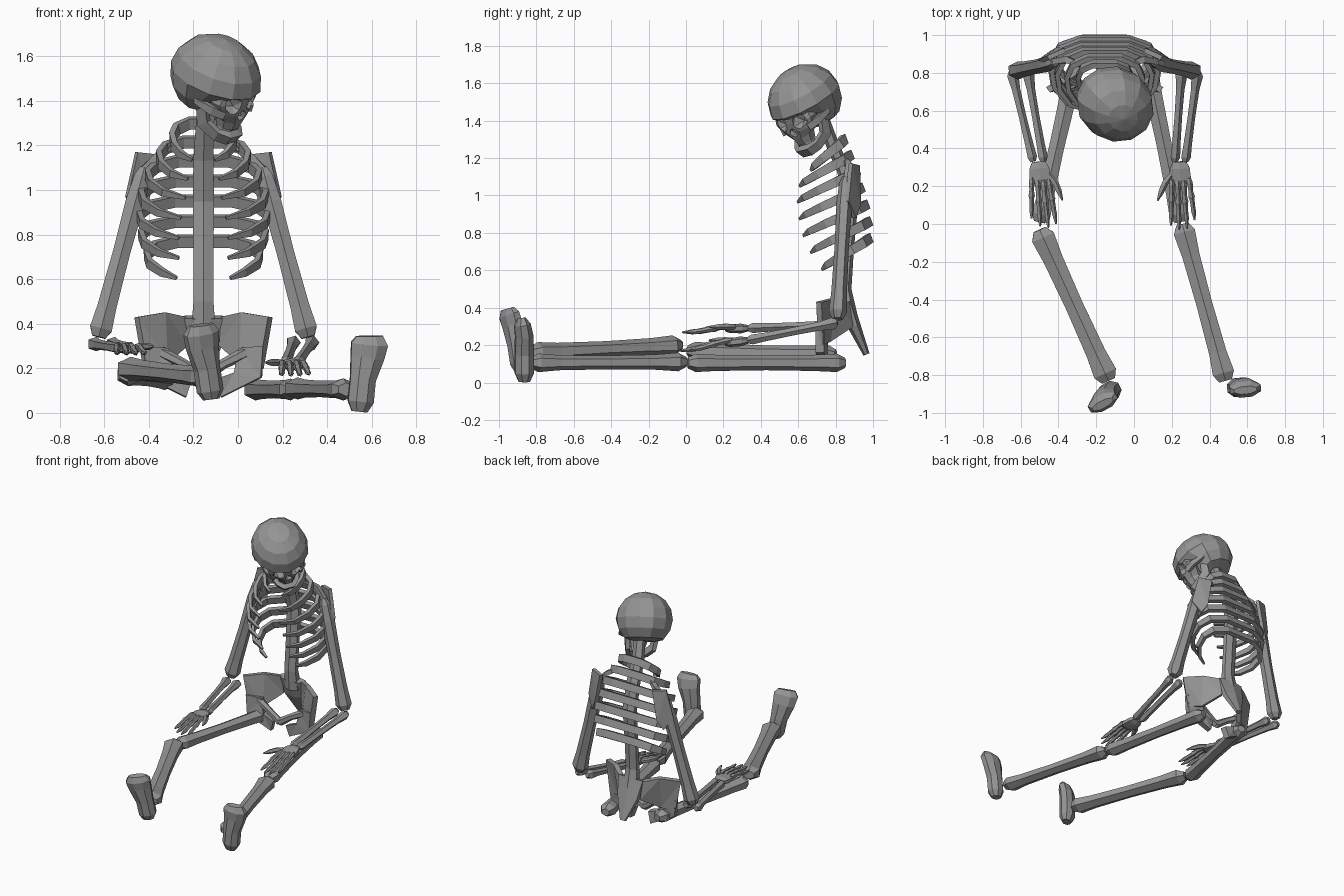
import bpy, bmesh, math
from mathutils import Vector, Matrix

if "Cube" in bpy.data.objects:
    bpy.data.objects.remove(bpy.data.objects["Cube"])

# one bone colour
bone_grey = bpy.data.materials.new("bone_grey")
bone_grey.use_nodes = True
GREY = (0.3, 0.3, 0.3, 1)
bone_grey.diffuse_color = GREY
bone_grey.node_tree.nodes["Principled BSDF"].inputs["Base Color"].default_value = GREY

CX = -0.155  # centre line of the torso
Z = Vector((0, 0, 1))


def side(s, dx, y, z):
    return Vector((CX + s * dx, y, z))


def finish(name, bm, matrix=None):
    bmesh.ops.recalc_face_normals(bm, faces=bm.faces)
    if matrix:
        bm.transform(matrix)
    me = bpy.data.meshes.new(name)
    bm.to_mesh(me)
    bm.free()
    me.materials.append(bone_grey)
    ob = bpy.data.objects.new(name, me)
    bpy.context.scene.collection.objects.link(ob)
    return ob


def sweep(name, pts, sizes, up=Z, n=6, matrix=None):
    """Tube through pts; sizes are (width, height), height lies along up."""
    pts = [Vector(p) for p in pts]
    bm = bmesh.new()
    rings = []
    grow = 0.5 / math.cos(math.pi / n)
    for i, p in enumerate(pts):
        t = (pts[min(i + 1, len(pts) - 1)] - pts[max(i - 1, 0)]).normalized()
        v = (Vector(up) - t * t.dot(Vector(up))).normalized()
        u = t.cross(v)
        w, h = sizes[i]
        ring = []
        for k in range(n):
            a = (k + 0.5) * math.tau / n
            ring.append(bm.verts.new(p + grow * (u * w * math.cos(a) + v * h * math.sin(a))))
        rings.append(ring)
    for a, b in zip(rings, rings[1:]):
        for k in range(n):
            bm.faces.new((a[k], a[(k + 1) % n], b[(k + 1) % n], b[k]))
    bm.faces.new(rings[0])
    bm.faces.new(rings[-1])
    return finish(name, bm, matrix)


def long_bone(name, a, b, start, mid, end, flat=1.0, up=Z, n=6):
    """Shaft with flared ends."""
    a, b = Vector(a), Vector(b)
    steps = [(0, start * 0.55), (0.05, start), (0.2, mid * 1.1), (0.5, mid),
             (0.82, mid * 1.1), (0.95, end), (1, end * 0.6)]
    return sweep(name, [a.lerp(b, t) for t, _ in steps],
                 [(w, w * flat) for _, w in steps], up, n)


def plate(name, pts, thick):
    """Flat polygon given thickness along its own normal."""
    bm = bmesh.new()
    face = bm.faces.new([bm.verts.new(p) for p in pts])
    face.normal_update()
    off = face.normal * thick
    bmesh.ops.translate(bm, verts=bm.verts, vec=-off / 2)
    res = bmesh.ops.extrude_face_region(bm, geom=[face], use_keep_orig=True)
    moved = [g for g in res["geom"] if isinstance(g, bmesh.types.BMVert)]
    bmesh.ops.translate(bm, verts=moved, vec=off)
    bmesh.ops.triangulate(bm, faces=[f for f in bm.faces if len(f.verts) > 4])
    return finish(name, bm)


# spine and sacrum
sweep("spine",
      [(-.13, .73, 1.43), (-.15, .78, 1.28), (CX, .84, 1.14), (CX, .885, .95),
       (CX, .865, .7), (CX, .85, .5), (CX, .87, .36)],
      [(.075, .05), (.08, .06), (.09, .06), (.095, .06), (.09, .055), (.09, .06), (.11, .08)],
      up=(0, 1, 0))
sweep("sacrum", [(CX, .86, .43), (CX, .9, .3), (CX, .965, .15)],
      [(.2, .06), (.16, .06), (.04, .03)], up=(0, 1, 0))

# ribs: half width, back height, back depth, front depth, tip offset
RIBS = [(.14, 1.30, .85, .67, .05), (.2, 1.215, .885, .61, .07), (.25, 1.13, .92, .60, .08),
        (.28, 1.04, .945, .61, .10), (.29, .95, .97, .63, .11),
        (.28, .86, .985, .67, .11), (.255, .77, .985, .73, .12)]
for i, (w, zb, yb, yf, tip) in enumerate(RIBS):
    d = yb - yf
    half = [(.45, .02, .0), (.85, .15, .025), (1.0, .38, .06), (.95, .65, .1), (.72, .9, .14)]
    right = [side(-1, w * a, yb - d * b, zb - c) for a, b, c in half] + [side(-1, tip, yf, zb - .165)]
    left = [side(1, CX - p.x, p.y, p.z) for p in right]
    sz = [(.03, .052), (.03, .052), (.026, .05), (.025, .045), (.022, .036), (.014, .014)]
    sweep(f"rib_{i + 1}", right[::-1] + left, sz[::-1] + sz, up=(0, -.35, .94), n=4)

# pelvis, shoulder blades and upper arms, mirrored about the torso
for s, tag in ((-1, "right"), (1, "left")):
    plate("pelvis_wing_" + tag,
          [side(s, *p) for p in ((.09, .86, .43), (.18, .79, .45), (.30, .71, .43),
                                 (.26, .72, .2), (.17, .76, .22), (.08, .88, .3))], .035)
    plate("pelvis_seat_" + tag,
          [side(s, *p) for p in ((.16, .745, .29), (.27, .715, .3), (.26, .715, .16),
                                 (.08, .74, .07), (.055, .73, .15), (.14, .735, .18))], .045)
    sweep("pelvis_arch_" + tag,
          [side(s, *p) for p in ((.19, .735, .27), (.09, .72, .22), (0, .715, .16))],
          [(.05, .05), (.04, .04), (.04, .05)])
    plate("shoulder_blade_" + tag,
          [side(s, *p) for p in ((.21, .92, 1.16), (.30, .88, 1.17), (.345, .86, .97),
                                 (.29, .9, .88), (.25, .925, .95))], .025)
    sweep("collar_bone_" + tag,
          [side(s, *p) for p in ((.13, .84, 1.2), (.2, .87, 1.16), (.27, .86, 1.09))],
          [(.025, .025), (.035, .03), (.03, .03)], n=4)
    long_bone("upper_arm_" + tag, side(s, .265, .855, 1.1), side(s, .47, .81, .34),
              .07, .078, .1, .85, up=(0, 1, 0))

# forearms and hands
ARMS = {"right": (-1, (-.62, .81, .31), (-.505, .33, .29), (-.475, -.02, .28)),
        "left": (1, (.305, .81, .32), (.24, .33, .225), (.26, -.03, .18))}
for tag, (s, elbow, wrist, tip) in ARMS.items():
    elbow, wrist, tip = Vector(elbow), Vector(wrist), Vector(tip)
    X = Vector((s, 0, 0))
    long_bone("ulna_" + tag, elbow + X * .03, wrist + X * .03, .055, .036, .045, n=5)
    long_bone("radius_" + tag, elbow - X * .055, wrist - X * .025, .055, .036, .045, n=5)
    ax = tip - wrist
    palm = wrist + ax * .34
    sweep("wrist_" + tag, [wrist, wrist + ax * .1, wrist + ax * .27, palm],
          [(.07, .03), (.105, .045), (.115, .04), (.08, .025)])
    for k in range(4):
        o = X * (k - 1.5) * .034
        reach = (.94, 1.0, .98, .86)[k]
        ts = (.28, .36, .5, .6, .64, .78, .85, 1.0)
        pts = [wrist + ax * (t * reach) + o * (.75 + .5 * t) + Z * (.012 * math.sin(t * 5)) for t in ts]
        ws = (.018, .028, .021, .03, .023, .021, .023, .008)
        sweep(f"finger_{k + 1}_{tag}", pts, [(w, w) for w in ws], n=5)
    base = wrist + ax * .2 - X * .05
    sweep("thumb_" + tag,
          [base + Vector((-s * x, -y, .01)) for x, y in ((0, 0), (.03, .04), (.05, .085), (.07, .135))],
          [(.022, .022), (.03, .028), (.027, .025), (.008, .008)], n=5)

# legs
long_bone("thigh_right", (-.32, .8, .15), (-.5, .01, .17), .1, .08, .1, .85)
long_bone("shin_right", (-.5, -.03, .2), (-.135, -.83, .16), .125, .095, .125, .75)
long_bone("thigh_left", (.07, .85, .105), (.245, .01, .105), .1, .08, .1, .85)
long_bone("shin_left", (.255, 0, .11), (.485, -.83, .105), .115, .085, .115, .75)

# feet, toes up
FOOT = [(.07, .06), (.115, .1), (.115, .1), (.15, .095), (.165, .085), (.12, .04)]
sweep("foot_right",
      [(-.12, -.885, .06), (-.125, -.885, .1), (-.14, -.9, .2), (-.16, -.925, .3),
       (-.165, -.945, .36), (-.165, -.955, .395)], FOOT, up=(-.45, .85, 0), n=8)
sweep("foot_left",
      [(.545, -.865, .005), (.55, -.865, .05), (.56, -.865, .15), (.58, -.865, .25),
       (.59, -.875, .31), (.59, -.88, .345)], FOOT, up=(-.1, 1, 0), n=8)

# head frame: x = head's left, y = back, z = up
F = Vector((.72, -.52, -.46)).normalized()
L = Vector((.62, .76, .2))
L = (L - F * L.dot(F)).normalized()
U = F.cross(L)
HEAD = Matrix.Translation((-.1, .635, 1.51)) @ Matrix((L, -F, U)).transposed().to_4x4()

# braincase with flattened base and recessed lower front
bm = bmesh.new()
bmesh.ops.create_uvsphere(bm, u_segments=12, v_segments=8, radius=1)
for v in bm.verts:
    v.co = Vector((v.co.x * .195, v.co.y * .22, v.co.z * .188))
    if v.co.z < -.02:
        v.co.z = max(v.co.z, -.15)
        if v.co.y < -.01:
            v.co.y *= .55
            v.co.x *= .88
cranium = finish("cranium", bm, HEAD)

face = sweep("face", [(0, -.12, .03), (0, -.125, -.05), (0, -.13, -.1), (0, -.13, -.14), (0, -.13, -.18)],
             [(.2, .13), (.25, .14), (.2, .13), (.12, .12), (.1, .1)],
             up=(0, 1, 0), n=8, matrix=HEAD)

# eye and nose hollows
cutters = []
for pos, r in (((.063, -.195, -.045), .047), ((-.063, -.195, -.045), .047), ((0, -.205, -.1), .03)):
    bm = bmesh.new()
    bmesh.ops.create_icosphere(bm, subdivisions=1, radius=r,
                               matrix=Matrix.Translation(pos) @ Matrix.Diagonal((1, 1.6, 1, 1)))
    cutters.append(finish("hollow_cutter", bm, HEAD))
for ob in (cranium, face):
    for c in cutters:
        m = ob.modifiers.new("hollow", "BOOLEAN")
        m.operation, m.object, m.solver = "DIFFERENCE", c, "EXACT"
    dg = bpy.context.evaluated_depsgraph_get()
    me = bpy.data.meshes.new_from_object(ob.evaluated_get(dg))
    ob.modifiers.clear()
    ob.data = me
for c in cutters:
    bpy.data.objects.remove(c)

# cheek arches and jaw
for s, tag in ((-1, "right"), (1, "left")):
    sweep("cheek_" + tag, [(s * .085, -.165, -.095), (s * .125, -.12, -.085), (s * .145, -.03, -.075)],
          [(.03, .035), (.03, .04), (.025, .025)], n=4, matrix=HEAD)
jaw = [(.1, -.045, -.11), (.09, -.07, -.185), (.065, -.14, -.215), (.03, -.175, -.22)]
jaw_size = [(.03, .05), (.03, .06), (.03, .05), (.035, .055)]
sweep("jaw", jaw + [(-x, y, z) for x, y, z in jaw[::-1]], jaw_size + jaw_size[::-1],
      up=(0, -.5, .87), n=4, matrix=HEAD)
sweep("lower_teeth", [(0, -.13, -.18), (0, -.13, -.21)], [(.09, .08), (.1, .09)],
      up=(0, 1, 0), n=8, matrix=HEAD)
